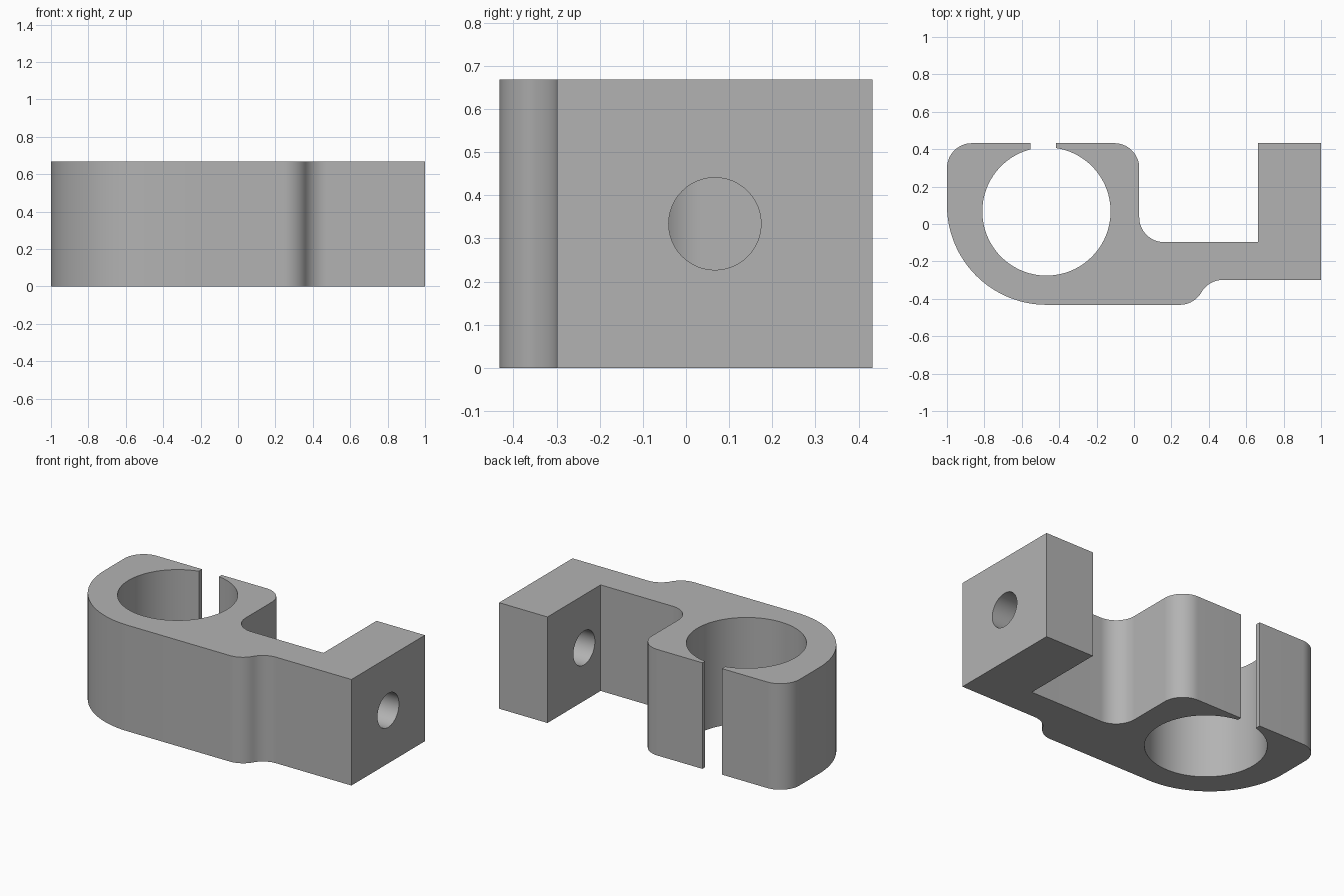
import bpy, bmesh, math
from mathutils import Matrix

cube = bpy.data.objects.get("Cube")
if cube:
    bpy.data.objects.remove(cube, do_unlink=True)

HEIGHT = 0.668
HALF = 0.432          # half depth
R = 0.133             # common fillet radius
BORE = (-0.468, 0.067)
BORE_R = 0.343


def arc(cx, cy, r, start, end, steps):
    """Points on an arc, angles in degrees."""
    angles = [math.radians(start + (end - start) * i / steps) for i in range(steps + 1)]
    return [(cx + r * math.cos(a), cy + r * math.sin(a)) for a in angles]


def slot_angle(x):
    """Angle at which the bore meets the slot wall."""
    return math.degrees(math.acos((x - BORE[0]) / BORE_R))


def link(name, bm):
    mesh = bpy.data.meshes.new(name)
    bm.to_mesh(mesh)
    bm.free()
    obj = bpy.data.objects.new(name, mesh)
    bpy.context.collection.objects.link(obj)
    return obj


grey = bpy.data.materials.new("plain grey")
grey.use_nodes = True
colour = (0.45, 0.45, 0.45, 1)
grey.diffuse_color = colour
grey.node_tree.nodes["Principled BSDF"].inputs["Base Color"].default_value = colour

# Bracket outline, anticlockwise from the front corner of the block
slot_left, slot_right = -0.553, -0.417
outline = [(1, R - HALF), (1, HALF), (0.663, HALF), (0.663, -0.097)]
outline += arc(0.028 + R, -0.097 + R, R, 270, 180, 16)          # inner fillet
outline += arc(0.028 - R, HALF - R, R, 0, 90, 16)               # right jaw corner
outline += [(slot_right, HALF)]
outline += arc(*BORE, BORE_R, slot_angle(slot_right), slot_angle(slot_left) - 360, 72)
outline += [(slot_left, HALF)]
outline += arc(R - 1, HALF - R, R, 90, 180, 16)                 # left jaw corner
outline += arc(BORE[0], 0.1, 0.532, 180, 270, 32)               # rounded front
step_x = 0.245
outline += arc(step_x, R - HALF, R, 270, 330, 12)               # step, convex half
outline += arc(step_x + R * math.sqrt(3), -HALF, R, 150, 90, 12)[1:]

bm = bmesh.new()
base = bm.faces.new([bm.verts.new((x, y, 0)) for x, y in outline])
top = bmesh.ops.extrude_face_region(bm, geom=[base])["geom"]
bmesh.ops.translate(bm, vec=(0, 0, HEIGHT),
                    verts=[v for v in top if isinstance(v, bmesh.types.BMVert)])
bmesh.ops.recalc_face_normals(bm, faces=bm.faces)
bracket = link("clamp_bracket", bm)
bracket.data.materials.append(grey)

# Screw hole through the block only
bm = bmesh.new()
place = Matrix.Translation((0.83, 0.067, HEIGHT / 2)) @ Matrix.Rotation(math.pi / 2, 4, "Y")
bmesh.ops.create_cone(bm, cap_ends=True, segments=48, radius1=0.107, radius2=0.107,
                      depth=0.5, matrix=place)
cutter = link("hole_cutter", bm)
cutter.data.materials.append(grey)
cutter.hide_render = True

cut = bracket.modifiers.new("screw_hole", "BOOLEAN")
cut.operation = "DIFFERENCE"
cut.solver = "EXACT"
cut.object = cutter

# Apply the cut, then shade the curved walls smooth
bpy.ops.object.select_all(action="DESELECT")
bracket.select_set(True)
bpy.context.view_layer.objects.active = bracket
bpy.ops.object.modifier_apply(modifier=cut.name)
bpy.data.objects.remove(cutter, do_unlink=True)
bpy.ops.object.shade_smooth_by_angle(angle=math.radians(30))
